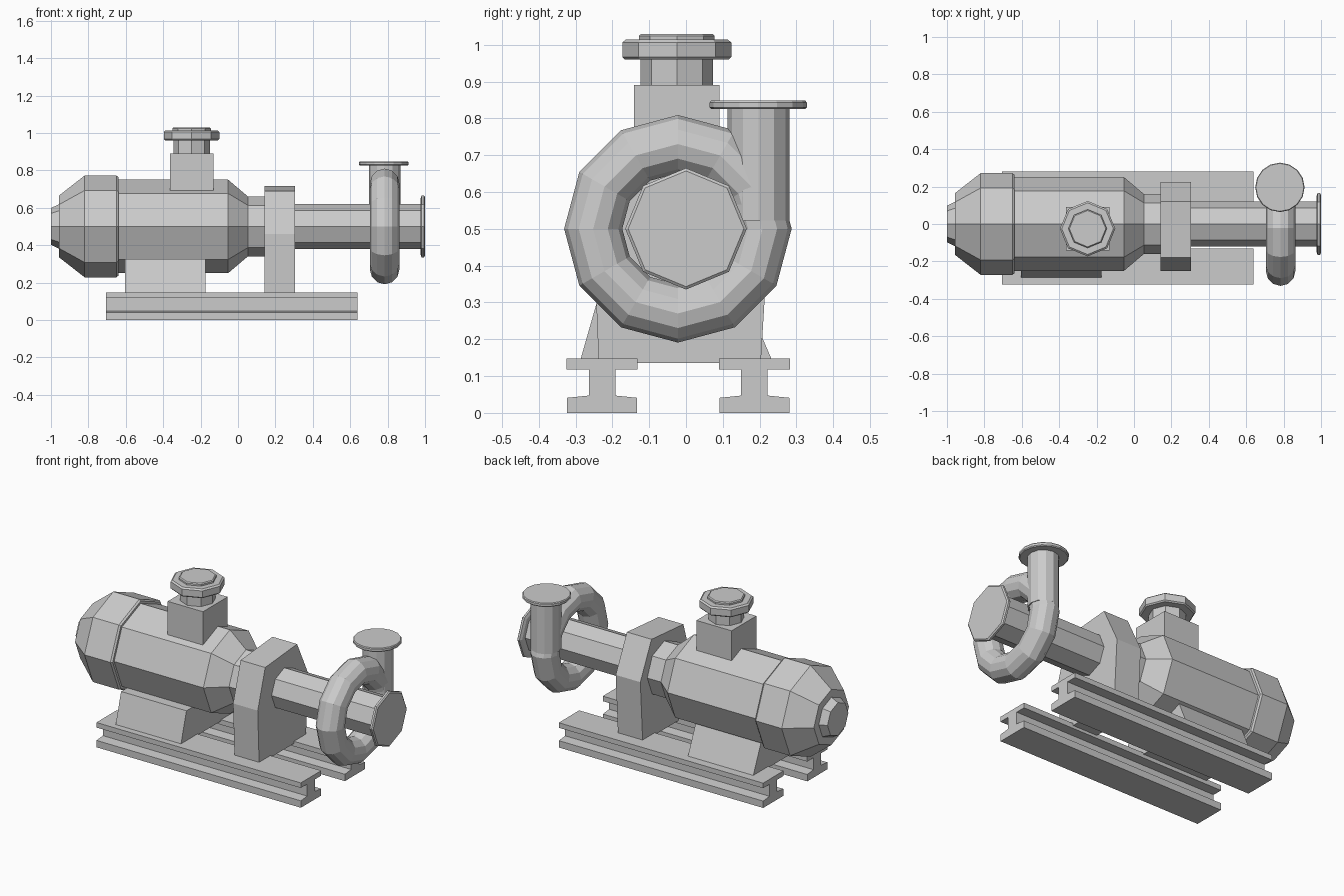
import bpy
import bmesh
from math import cos, sin, tau
from mathutils import Vector

cube = bpy.data.objects.get("Cube")
if cube:
    bpy.data.objects.remove(cube, do_unlink=True)

grey = bpy.data.materials.new("light_grey")
grey.use_nodes = True
grey.diffuse_color = (0.6, 0.6, 0.6, 1)
grey.node_tree.nodes["Principled BSDF"].inputs["Base Color"].default_value = (0.6, 0.6, 0.6, 1)


def finish(name, bm):
    bmesh.ops.recalc_face_normals(bm, faces=bm.faces)
    mesh = bpy.data.meshes.new(name)
    bm.to_mesh(mesh)
    bm.free()
    mesh.materials.append(grey)
    obj = bpy.data.objects.new(name, mesh)
    bpy.context.collection.objects.link(obj)
    return obj


def loft(name, rings, closed=False):
    """Skin a list of equal-length point rings; cap the ends or close the loop."""
    bm = bmesh.new()
    loops = [[bm.verts.new(p) for p in ring] for ring in rings]
    n = len(loops[0])
    pairs = list(zip(loops, loops[1:]))
    if closed:
        pairs.append((loops[-1], loops[0]))
    else:
        bm.faces.new(loops[0])
        bm.faces.new(loops[-1])
    for a, b in pairs:
        for i in range(n):
            j = (i + 1) % n
            bm.faces.new((a[i], a[j], b[j], b[i]))
    return finish(name, bm)


def turned(name, profile, axis, centre, sides=8):
    """Revolve (position, radius) pairs around the x or z axis."""
    rings = []
    for t, r in profile:
        ring = []
        for i in range(sides):
            u, v = r * cos(tau * i / sides), r * sin(tau * i / sides)
            offset = (t, u, v) if axis == "x" else (u, v, t)
            ring.append(Vector(centre) + Vector(offset))
        rings.append(ring)
    return loft(name, rings)


def extruded(name, outline, x0, x1):
    """Extrude a (y, z) outline along x."""
    return loft(name, [[(x, y, z) for y, z in outline] for x in (x0, x1)])


SHAFT = (0, 0, 0.5)

# Motor: end nose, bell cap, barrel with cone and collar
turned("motor_nose", [(-1, 0.098), (-0.955, 0.12)], "x", SHAFT)
turned("motor_end_cap", [(-0.957, 0.165), (-0.82, 0.272), (-0.65, 0.272), (-0.64, 0.264)], "x", SHAFT)
turned("motor_barrel", [(-0.65, 0.25), (-0.053, 0.25), (0.053, 0.16), (0.2, 0.16)], "x", SHAFT)

# Inlet pipe and its end flange
turned("inlet_pipe", [(0.2, 0.12), (0.985, 0.12)], "x", SHAFT)
turned("inlet_flange", [(0.975, 0.148), (0.982, 0.165), (0.994, 0.165), (1, 0.157)], "x", SHAFT)

# Bearing pillar and motor saddle
extruded("bearing_pillar", [(-0.237, 0.135), (-0.25, 0.46), (-0.18, 0.69),
                            (0.12, 0.715), (0.225, 0.5), (0.203, 0.135)], 0.143, 0.305)
extruded("motor_saddle", [(-0.288, 0.14), (-0.235, 0.325), (0.155, 0.325), (0.235, 0.14)], -0.605, -0.175)

# Two base beams with an I section
half = [(0.095, 0), (0.095, 0.041), (0.036, 0.047), (0.036, 0.118), (0.096, 0.118), (0.096, 0.148)]
section = half + [(-y, z) for y, z in reversed(half)]
for name, y0 in (("front_beam", -0.228), ("rear_beam", 0.186)):
    extruded(name, [(y0 + y, z) for y, z in section], -0.705, 0.64)

# Terminal box with neck and stepped octagonal cap
bx, by = -0.248, -0.025
extruded("terminal_box", [(by - 0.116, 0.6), (by + 0.116, 0.6),
                          (by + 0.116, 0.89), (by - 0.116, 0.89)], bx - 0.116, bx + 0.116)
turned("box_neck", [(0.88, 0.098), (0.97, 0.098)], "z", (bx, by, 0))
turned("box_cap", [(0.96, 0.141), (0.967, 0.148), (1.006, 0.148), (1.014, 0.138)], "z", (bx, by, 0))
turned("box_cap_top", [(1.005, 0.103), (1.024, 0.103), (1.029, 0.097)], "z", (bx, by, 0))

# Ring-shaped volute
rings = []
for i in range(12):
    a = tau * i / 12
    ring = []
    for j in range(12):
        b = tau * j / 12
        d = 0.23 + 0.079 * cos(b)
        ring.append((0.784 + 0.079 * sin(b), -0.022 + d * cos(a), 0.5 + d * sin(a)))
    rings.append(ring)
loft("volute_ring", rings, closed=True)

# Outlet pipe rising from the volute, with flange
turned("outlet_pipe", [(0.523, 0.084), (0.835, 0.084)], "z", (0.784, 0.197, 0), 12)
turned("outlet_flange", [(0.825, 0.127), (0.83, 0.132), (0.843, 0.132), (0.848, 0.128)],
       "z", (0.78, 0.196, 0), 16)
